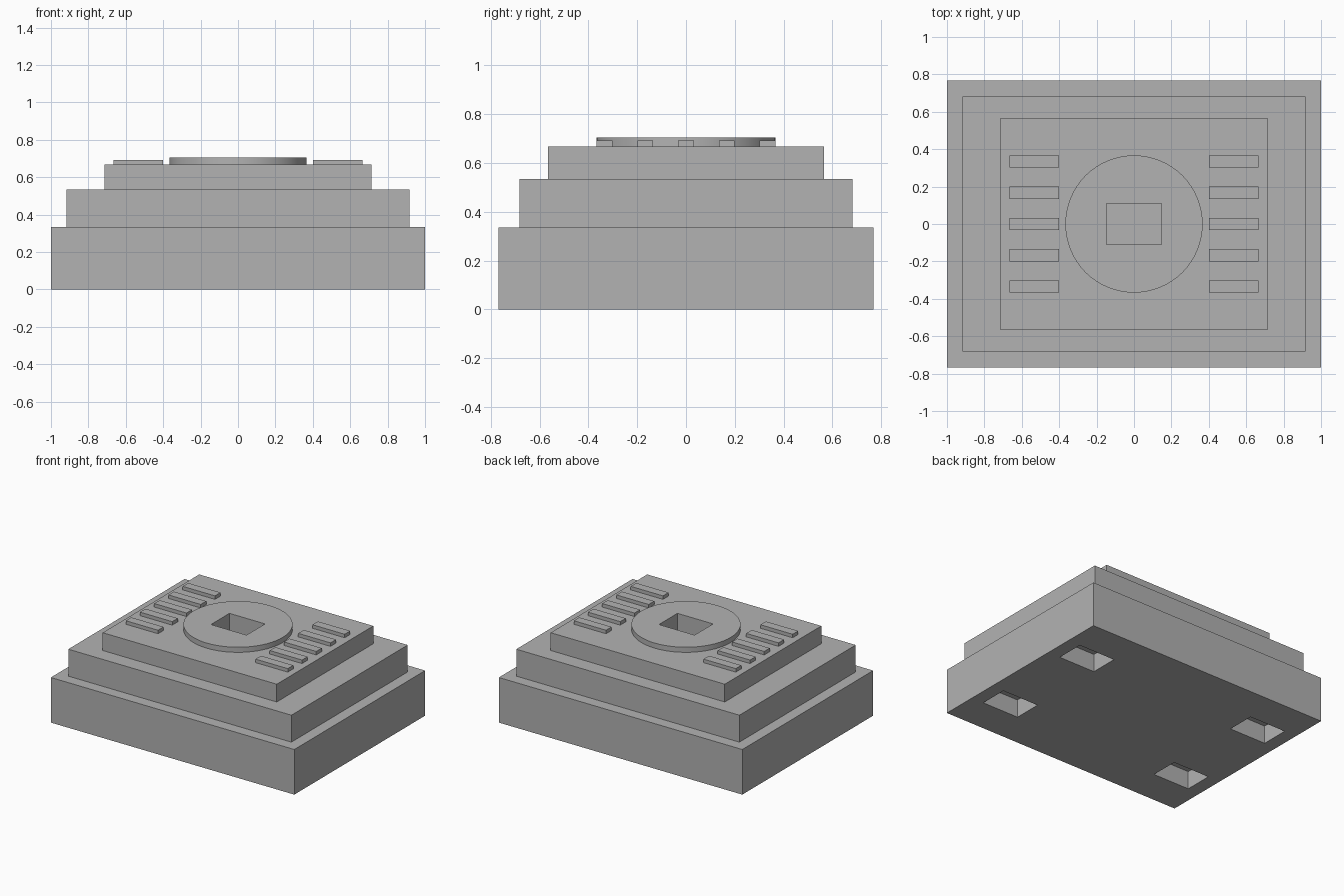
import bpy
import math

default = bpy.data.objects.get("Cube")
if default:
    bpy.data.objects.remove(default, do_unlink=True)

grey = bpy.data.materials.new("mid_grey")
grey.use_nodes = True
colour = (0.448, 0.448, 0.448, 1)
grey.diffuse_color = colour
grey.node_tree.nodes["Principled BSDF"].inputs["Base Color"].default_value = colour


def box(name, x, y, z0, z1, sx, sy):
    """Box centred on x, y with full widths sx, sy, from z0 to z1."""
    bpy.ops.mesh.primitive_cube_add(size=1, location=(x, y, (z0 + z1) / 2))
    ob = bpy.context.object
    ob.name = name
    ob.scale = (sx, sy, z1 - z0)
    bpy.ops.object.transform_apply(location=False, rotation=False, scale=True)
    ob.data.materials.append(grey)
    return ob


def cut(target, cutter):
    """Subtract the cutter from the target, then discard it."""
    mod = target.modifiers.new("cut", "BOOLEAN")
    mod.operation = "DIFFERENCE"
    mod.solver = "EXACT"
    mod.object = cutter
    bpy.context.view_layer.objects.active = target
    bpy.ops.object.modifier_apply(modifier=mod.name)
    bpy.data.objects.remove(cutter, do_unlink=True)


# Stepped body
BASE_TOP, MIDDLE_TOP, UPPER_TOP = 0.335, 0.535, 0.667
base = box("base_tier", 0, 0, 0, BASE_TOP, 2.0, 1.535)
box("middle_tier", 0, 0, BASE_TOP, MIDDLE_TOP, 1.833, 1.365)
upper = box("upper_tier", 0, 0, MIDDLE_TOP, UPPER_TOP, 1.43, 1.133)

# Four pockets in the underside
for x in (-0.75, 0.75):
    for y in (-0.4, 0.4):
        cut(base, box("pocket_cutter", x, y, -0.1, 0.133, 0.3, 0.21))

# Round plate on top
DISC_TOP = 0.705
bpy.ops.mesh.primitive_cylinder_add(
    vertices=64, radius=0.367, depth=DISC_TOP - UPPER_TOP,
    location=(0, 0, (DISC_TOP + UPPER_TOP) / 2))
disc = bpy.context.object
disc.name = "round_plate"
disc.data.materials.append(grey)

# Rectangular socket through the plate and the upper tier
for part in (upper, disc):
    cut(part, box("socket_cutter", 0, 0, MIDDLE_TOP - 0.1, DISC_TOP + 0.1, 0.293, 0.217))

bpy.ops.object.select_all(action="DESELECT")
disc.select_set(True)
bpy.context.view_layer.objects.active = disc
bpy.ops.object.shade_smooth_by_angle(angle=math.radians(30))

# Rows of ribs on both sides of the plate
for side, x in (("left", 0.533), ("right", -0.533)):
    for i in range(5):
        box(f"{side}_rib_{i + 1}", x, (i - 2) * 0.167, UPPER_TOP, 0.693, 0.265, 0.065)
